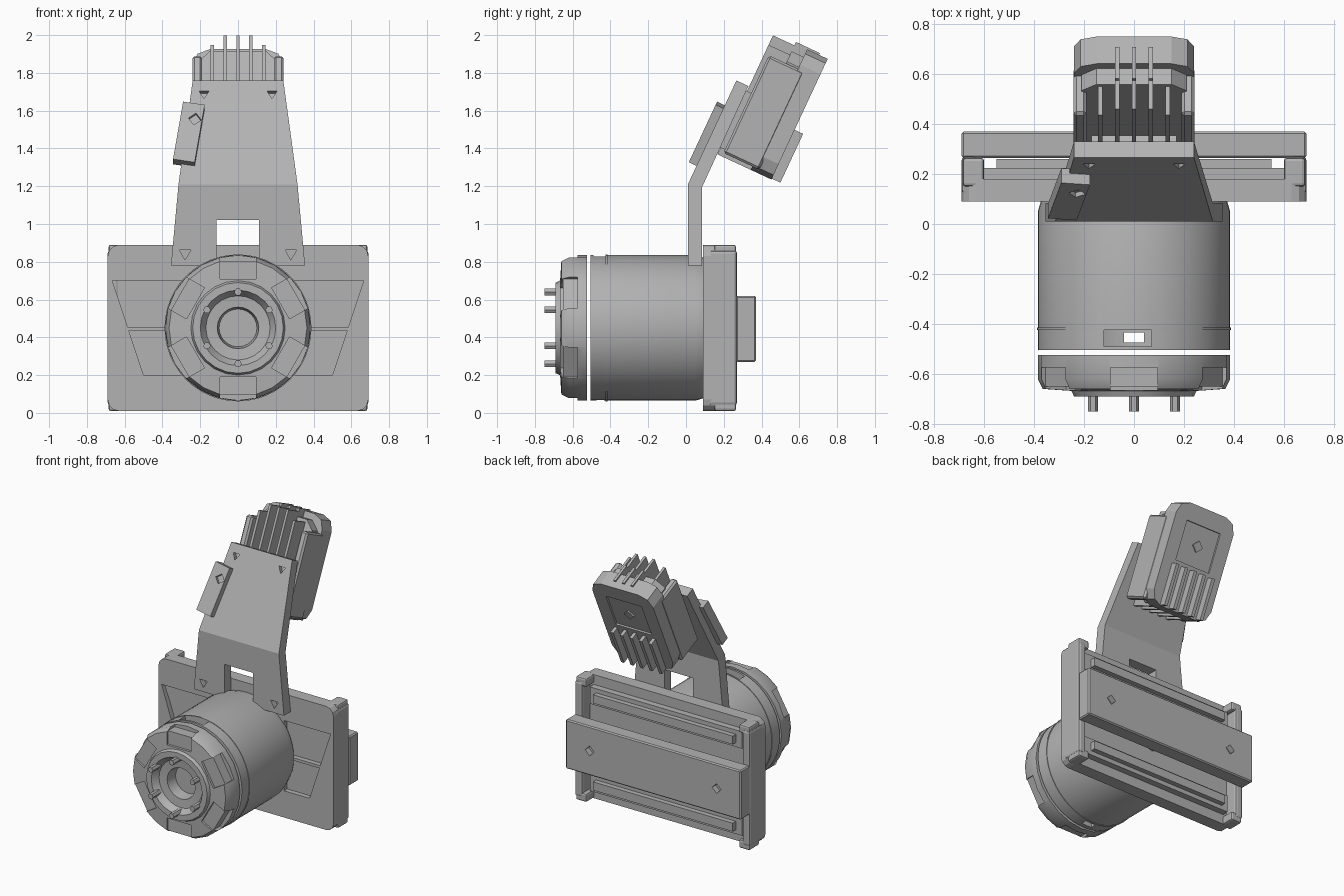
import bpy, bmesh, math
from mathutils import Matrix, Vector

cube = bpy.data.objects.get("Cube")
if cube:
    bpy.data.objects.remove(cube, do_unlink=True)

GREY = bpy.data.materials.new("light_grey")
GREY.use_nodes = True
GREY.diffuse_color = (0.45, 0.45, 0.45, 1)
GREY.node_tree.nodes["Principled BSDF"].inputs["Base Color"].default_value = (0.45, 0.45, 0.45, 1)

# Leaning frame of the upper arm: local y is outward, local z runs up the arm
LEAN = Matrix.Translation((0, 0.01, 1.21)) @ Matrix.Rotation(math.radians(-25), 4, 'X')
FLAT = Matrix.Identity(4)


def finish(name, bm, frame=FLAT, smooth=False):
    bmesh.ops.recalc_face_normals(bm, faces=bm.faces)
    me = bpy.data.meshes.new(name)
    bm.to_mesh(me)
    bm.free()
    me.transform(frame)
    ob = bpy.data.objects.new(name, me)
    bpy.context.collection.objects.link(ob)
    me.materials.append(GREY)
    if smooth:
        activate(ob)
        bpy.ops.object.shade_smooth_by_angle(angle=math.radians(30))
    return ob


def activate(ob):
    bpy.ops.object.select_all(action='DESELECT')
    ob.select_set(True)
    bpy.context.view_layer.objects.active = ob


def box(name, x, y, z, frame=FLAT, bevel=0.0, segments=2, axis=None):
    """Box from ranges; bevels only edges along axis when one is given."""
    bm = bmesh.new()
    bmesh.ops.create_cube(bm, size=1)
    for v in bm.verts:
        v.co = Vector([r[0] if c < 0 else r[1] for c, r in zip(v.co, (x, y, z))])
    if bevel:
        edges = [e for e in bm.edges if axis is None
                 or abs((e.verts[0].co - e.verts[1].co).normalized()[axis]) > 0.9]
        bmesh.ops.bevel(bm, geom=edges, offset=bevel, segments=segments,
                        affect='EDGES', profile=0.5)
    return finish(name, bm, frame)


def prism(name, points, y0, y1, frame=FLAT):
    """Extrude an x-z outline along y."""
    bm = bmesh.new()
    face = bm.faces.new([bm.verts.new((x, y0, z)) for x, z in points])
    ext = bmesh.ops.extrude_face_region(bm, geom=[face])["geom"]
    bmesh.ops.translate(bm, vec=(0, y1 - y0, 0),
                        verts=[g for g in ext if isinstance(g, bmesh.types.BMVert)])
    return finish(name, bm, frame)


def ngon(cx, cz, r, n, turn=0.0):
    return [(cx + r * math.cos(turn + 2 * math.pi * i / n),
             cz + r * math.sin(turn + 2 * math.pi * i / n)) for i in range(n)]


def lathe(name, profile, steps, cz=0.45):
    """Spin a closed (radius, y) profile round the barrel axis."""
    bm = bmesh.new()
    vs = [bm.verts.new((r, y, 0)) for r, y in profile]
    es = [bm.edges.new((a, b)) for a, b in zip(vs, vs[1:])]
    bmesh.ops.spin(bm, geom=vs + es, cent=(0, 0, 0), axis=(0, 1, 0),
                   angle=2 * math.pi, steps=steps)
    bmesh.ops.remove_doubles(bm, verts=bm.verts, dist=0.0005)
    return finish(name, bm, Matrix.Translation((0, 0, cz)), smooth=True)


def cut(target, cutters):
    activate(target)
    for c in cutters:
        mod = target.modifiers.new("cut", 'BOOLEAN')
        mod.operation, mod.solver, mod.object = 'DIFFERENCE', 'EXACT', c
        bpy.ops.object.modifier_apply(modifier=mod.name)
        bpy.data.objects.remove(c, do_unlink=True)


# Mounting plate with tapered front pockets
plate = box("mounting_plate", (-.69, .69), (.09, .18), (.01, .89), bevel=.06, segments=3, axis=1)
pockets = []
for s in (-1, 1):
    for lo, hi in ((.2, .435), (.455, .7)):
        slant = lambda z: .5 + (z - .2) * .33
        pockets.append(prism("pocket", [(s * .3, lo), (s * slant(lo), lo),
                                        (s * slant(hi), hi), (s * .3, hi)], .05, .125))
cut(plate, pockets)

# Rear rim, rails and cross bar
for s, side in ((1, "left"), (-1, "right")):
    box(side + "_side_wall", sorted((s * .63, s * .69)), (.12, .27), (.04, .86), bevel=.015)
    for n, z in (("upper", .86), ("lower", .04)):
        box(f"{side}_{n}_corner_lip", sorted((s * .6, s * .685)), (.15, .265),
            (z - .03, z + .03), bevel=.012)
for n, z in (("upper", .76), ("lower", .14)):
    box(n + "_rail_base", (-.6, .6), (.17, .225), (z - .06, z + .06))
    box(n + "_rail", (-.55, .55), (.2, .26), (z - .03, z + .03))
bar = box("rear_cross_bar", (-.69, .69), (.265, .37), (.27, .62), bevel=.008, segments=1)
cut(bar, [prism("hole", ngon(s * .5, .445, .035, 4), .33, .4) for s in (-1, 1)])
prism("rear_hub", ngon(0, .45, .12, 8), .17, .24)

# Barrel with a window near its front end
barrel = lathe("barrel", [(0, .1), (.37, .1), (.385, .05), (.385, -.505), (.3, -.505),
                          (.3, -.4), (0, -.4)], 48)
cut(barrel, [box("window", (-.12, .07), (-.49, -.42), (.7, .9)),
             box("drain", (-.04, .04), (-.475, -.435), (0, .3))])
lathe("barrel_seam_band", [(.38, -.415), (.389, -.415), (.389, -.425), (.38, -.425),
                           (.38, -.415)], 48)

# Front cap with recessed socket, edge notches and pegs
cap = lathe("front_cap", [(0, -.525), (.385, -.525), (.385, -.62), (.365, -.66), (.25, -.668),
                          (.24, -.69), (.2, -.69), (.17, -.645), (.11, -.64), (.1, -.56),
                          (0, -.56)], 24)
notches = []
for k in range(6):
    spin = Matrix.Translation((0, 0, .45)) @ Matrix.Rotation(k * math.pi / 3, 4, 'Y')
    notches.append(box("notch", (-.095, .095), (-.72, -.575), (.355, .45), spin))
    notches.append(box("face_notch", (-.095, .095), (-.72, -.65), (.26, .45), spin))
cut(cap, notches)
for k in range(6):
    a = math.pi / 2 + k * math.pi / 3
    prism(f"cap_peg_{k + 1}", ngon(.19 * math.cos(a), .45 + .19 * math.sin(a), .02, 6),
          -.75, -.63)

# Bent support arm
bm = bmesh.new()
rows = []
for w, yf, zf, yb, zb in ((.355, .01, .78, .085, .78), (.315, .01, 1.21, .085, 1.195),
                          (.24, .267, 1.76, .33, 1.73)):
    rows.append([bm.verts.new(c) for c in
                 ((-w, yf, zf), (w, yf, zf), (w, yb, zb), (-w, yb, zb))])
for a, b in zip(rows, rows[1:]):
    for i in range(4):
        j = (i + 1) % 4
        bm.faces.new((a[i], a[j], b[j], b[i]))
bm.faces.new(rows[0])
bm.faces.new(rows[-1])
arm = finish("support_arm", bm)
holes = [box("arm_slot", (-.115, .11), (-.1, .2), (.7, 1.02))]
for s in (-1, 1):
    holes.append(prism("hole", ngon(s * .28, .845, .035, 3, .5), -.05, .05))
    holes.append(prism("hole", ngon(s * .18, .53, .03, 3, .5), -.05, .03, LEAN))
cut(arm, holes)

# Small side sensor tilted along the arm edge
TILT = LEAN @ Matrix.Translation((-.26, -.015, .285)) @ Matrix.Rotation(math.radians(9), 4, 'Y')
sensor = box("side_sensor", (-.058, .058), (-.03, .035), (-.17, .17), TILT)
cut(sensor, [prism("hole", ngon(.02, .08, .035, 4), -.06, -.01, TILT)])

# Lamp housing: chamfered rear shell, side walls, cooling fins
shell = box("lamp_shell", (-.24, .24), (.27, .39), (.21, .915), LEAN, bevel=.09, segments=2, axis=1)
cut(shell, [box("recess", (-.14, .14), (.378, .42), (.53, .8), LEAN)])
lens = prism("lamp_lens", ngon(0, .665, .04, 4), .37, .388, LEAN)
box("lamp_core", (-.21, .21), (.2, .3), (.23, .87), LEAN, bevel=.06, segments=1, axis=1)
for s, side in ((1, "left"), (-1, "right")):
    box(side + "_lamp_wall", sorted((s * .19, s * .242)), (.1, .31), (.23, .8), LEAN,
        bevel=.012, segments=1)
for k in range(-2, 3):
    x = k * .068
    top = .905 if abs(k) < 2 else .85
    box(f"cooling_fin_{k + 3}", (x - .009, x + .009), (.075, .27), (.21, top), LEAN)
    if abs(k) < 2:
        box(f"fin_crest_{k + 3}", (x - .009, x + .009), (.2, .34), (.84, .925), LEAN)
for k in range(5):
    x = (k - 2) * .075
    box(f"rear_fin_{k + 1}", (x - .012, x + .012), (.37, .44), (.215, .5), LEAN)
box("lamp_mount", (-.17, .17), (.06, .11), (.25, .58), LEAN)
